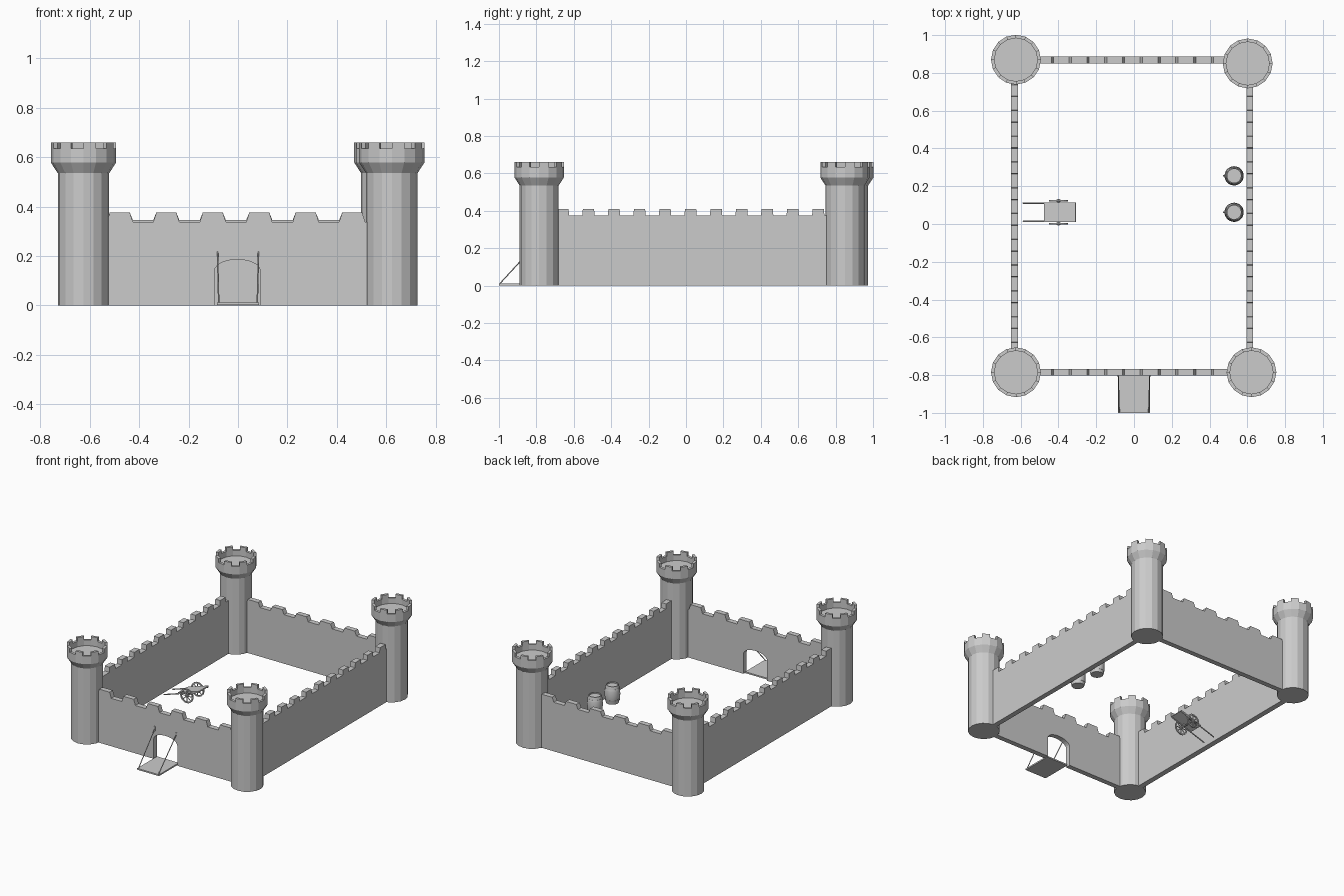
import bpy, bmesh, math
from mathutils import Vector, Matrix

if "Cube" in bpy.data.objects:
    bpy.data.objects.remove(bpy.data.objects["Cube"])

stone = bpy.data.materials.new("plain_grey")
stone.diffuse_color = (0.6, 0.6, 0.6, 1)
stone.use_nodes = True
stone.node_tree.nodes["Principled BSDF"].inputs["Base Color"].default_value = stone.diffuse_color


def finish(name, bm, smooth=None):
    bmesh.ops.recalc_face_normals(bm, faces=bm.faces[:])
    me = bpy.data.meshes.new(name)
    bm.to_mesh(me)
    bm.free()
    me.materials.append(stone)
    ob = bpy.data.objects.new(name, me)
    bpy.context.collection.objects.link(ob)
    if smooth:
        bpy.ops.object.select_all(action='DESELECT')
        ob.select_set(True)
        bpy.context.view_layer.objects.active = ob
        bpy.ops.object.shade_smooth_by_angle(angle=math.radians(smooth))
    return ob


def lathe(bm, profile, n, centre):
    """Closed revolved surface from (radius, z) points, capped at both ends."""
    rings = []
    for r, z in profile:
        rings.append([bm.verts.new((centre[0] + r * math.cos(2 * math.pi * i / n),
                                    centre[1] + r * math.sin(2 * math.pi * i / n),
                                    centre[2] + z)) for i in range(n)])
    for a, b in zip(rings, rings[1:]):
        for i in range(n):
            j = (i + 1) % n
            bm.faces.new((a[i], a[j], b[j], b[i]))
    bm.faces.new(rings[0][::-1])
    bm.faces.new(rings[-1])
    return rings


def rod(bm, a, b, r, n=8):
    a, b = Vector(a), Vector(b)
    d = b - a
    m = Matrix.Translation((a + b) / 2) @ d.to_track_quat('Z', 'Y').to_matrix().to_4x4()
    bmesh.ops.create_cone(bm, cap_ends=True, segments=n, radius1=r, radius2=r,
                          depth=d.length, matrix=m)


def box(bm, c, s, rot=Matrix.Identity(4)):
    bmesh.ops.create_cube(bm, size=1, matrix=Matrix.Translation(c) @ rot
                          @ Matrix.Diagonal((*s, 1)))


def wall(name, along, offset, thick, lo, hi, base, top, centres, w, flare, gate=False):
    """Crenellated wall: one outline extruded through its thickness."""
    pts = [(lo, 0)]
    if gate:
        pts += [(-0.095, 0), (-0.095, 0.14)]
        pts += [(-0.0025 - 0.0925 * math.cos(math.pi * k / 12),
                 0.14 + 0.046 * math.sin(math.pi * k / 12)) for k in range(1, 12)]
        pts += [(0.09, 0.14), (0.09, 0)]
    pts += [(hi, 0), (hi, base)]
    for c in reversed(centres):
        pts += [(c + w / 2 + flare, base), (c + w / 2, top),
                (c - w / 2, top), (c - w / 2 - flare, base)]
    pts.append((lo, base))
    bm = bmesh.new()
    o = offset - thick / 2
    vs = [bm.verts.new((u, o, z) if along == 'x' else (o, u, z)) for u, z in pts]
    f = bm.faces.new(vs)
    ext = bmesh.ops.extrude_face_region(bm, geom=[f])
    bmesh.ops.translate(bm, verts=[g for g in ext['geom'] if isinstance(g, bmesh.types.BMVert)],
                        vec=(0, thick, 0) if along == 'x' else (thick, 0, 0))
    bmesh.ops.triangulate(bm, faces=[g for g in bm.faces if len(g.verts) > 4])
    finish(name, bm)


# corner towers with flared, crenellated tops
towers = {"front_left": (-0.625, -0.785), "front_right": (0.622, -0.785),
          "back_left": (-0.625, 0.87), "back_right": (0.602, 0.85)}
for key, (x, y) in towers.items():
    bm = bmesh.new()
    rings = lathe(bm, [(0.104, 0), (0.104, 0.535), (0.132, 0.578), (0.132, 0.634),
                       (0.114, 0.634), (0.114, 0.595)], 16, (x, y, 0))
    # raise every second rim face into a merlon
    a, b = rings[3], rings[4]
    rim = [f for f in bm.faces if all(v in a or v in b for v in f.verts)]
    for f in rim[::2]:
        r = bmesh.ops.extrude_discrete_faces(bm, faces=[f])
        bmesh.ops.translate(bm, verts=r['faces'][0].verts[:], vec=(0, 0, 0.026))
    finish("tower_" + key, bm)

# walls
short = [-0.478 + 0.188 * i for i in range(6)]
long = [-0.658 + 0.1365 * i for i in range(11)]
wall("front_wall", 'x', -0.785, 0.036, -0.6, 0.6, 0.337, 0.377, short, 0.08, 0.013, True)
wall("back_wall", 'x', 0.868, 0.036, -0.6, 0.58, 0.345, 0.377, short, 0.08, 0.013)
wall("left_wall", 'y', -0.632, 0.038, -0.76, 0.84, 0.375, 0.41, long, 0.06, 0.003)
wall("right_wall", 'y', 0.613, 0.036, -0.76, 0.83, 0.375, 0.41, long, 0.06, 0.003)

# drawbridge with its two chains and wall brackets
bm = bmesh.new()
box(bm, (0, -0.89, 0.006), (0.17, 0.22, 0.01))
finish("drawbridge", bm)
bm = bmesh.new()
for s in (-1, 1):
    rod(bm, (s * 0.078, -0.996, 0.01), (s * 0.083, -0.805, 0.218), 0.003)
finish("drawbridge_chains", bm)
bm = bmesh.new()
for s in (-1, 1):
    box(bm, (s * 0.084, -0.804, 0.217), (0.01, 0.008, 0.03))
finish("chain_brackets", bm)

# handcart tipped forward onto its shafts
tilt = math.atan2(0.09, 0.28)
rot = Matrix.Rotation(-tilt, 4, 'Y')
bm = bmesh.new()
box(bm, (-0.392, 0.0625, 0.077), (0.174, 0.105, 0.008), rot)
finish("cart_bed", bm)
bm = bmesh.new()
for y in (0.014, 0.111):
    rod(bm, (-0.588, y, 0.008), (-0.312, y, 0.097), 0.004)
finish("cart_shafts", bm)
bm = bmesh.new()
rod(bm, (-0.40, -0.008, 0.054), (-0.40, 0.133, 0.054), 0.005)
for y in (0.03, 0.095):
    box(bm, (-0.40, y, 0.062), (0.014, 0.01, 0.02), rot)
finish("cart_axle", bm)
for side, y in (("right", 0.002), ("left", 0.123)):
    bm = bmesh.new()
    n = 20
    sec = [(0.05, -0.004), (0.05, 0.004), (0.041, 0.004), (0.041, -0.004)]
    ring = [[bm.verts.new((-0.40 + r * math.cos(2 * math.pi * i / n), y + d,
                           0.054 + r * math.sin(2 * math.pi * i / n))) for r, d in sec]
            for i in range(n)]
    for i in range(n):
        p, q = ring[i], ring[(i + 1) % n]
        for k in range(4):
            bm.faces.new((p[k], q[k], q[(k + 1) % 4], p[(k + 1) % 4]))
    for i in range(4):
        t = math.pi * i / 4
        d = Vector((math.cos(t), 0, math.sin(t))) * 0.043
        c = Vector((-0.40, y, 0.054))
        rod(bm, c - d, c + d, 0.003, 6)
    rod(bm, (-0.40, y - 0.006, 0.054), (-0.40, y + 0.006, 0.054), 0.011, 10)
    finish("cart_wheel_" + side, bm)

# two bulging barrels with hoops, recessed lids and taps
for i, (x, y) in enumerate(((0.53, 0.255), (0.53, 0.062))):
    bm = bmesh.new()
    lathe(bm, [(0.041, 0), (0.048, 0.03), (0.051, 0.063), (0.048, 0.096), (0.041, 0.126),
               (0.036, 0.126), (0.036, 0.117)], 24, (x, y, 0))
    finish(f"barrel_{i + 1}", bm, 40)
    bm = bmesh.new()
    for r1, r2, z in ((0.0465, 0.049, 0.02), (0.049, 0.0465, 0.096)):
        lathe(bm, [(r1, z), (r2, z + 0.01)], 24, (x, y, 0))
    finish(f"barrel_hoops_{i + 1}", bm, 40)
    bm = bmesh.new()
    rod(bm, (x - 0.044, y, 0.035), (x - 0.058, y, 0.035), 0.004)
    finish(f"barrel_tap_{i + 1}", bm)
